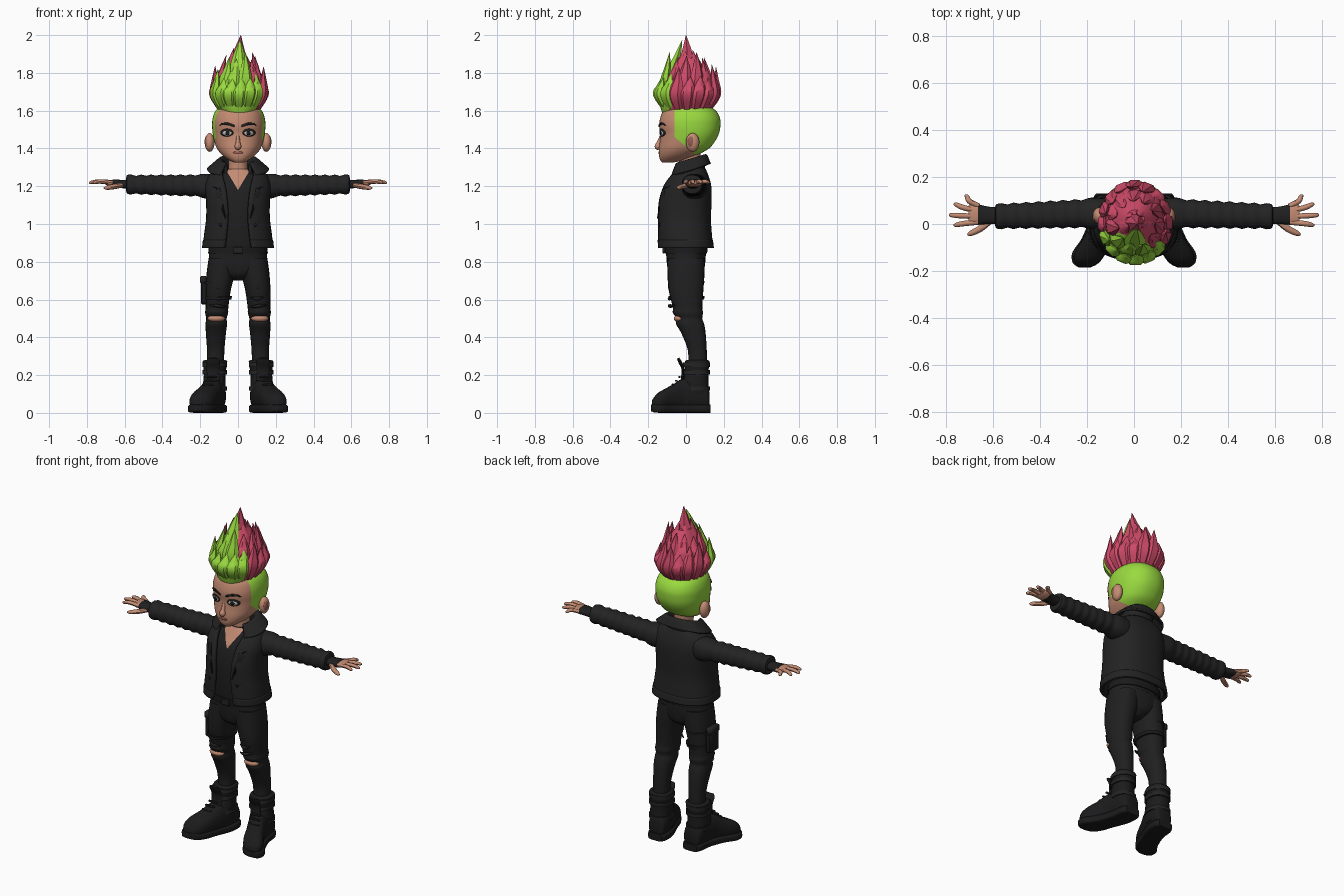
import bpy, bmesh, math, random
from mathutils import Vector
from mathutils.bvhtree import BVHTree

random.seed(4)
if "Cube" in bpy.data.objects:
    bpy.data.objects.remove(bpy.data.objects["Cube"])
parts = []


def material(name, r, g, b):
    m = bpy.data.materials.new(name)
    m.use_nodes = True
    m.diffuse_color = (r, g, b, 1)
    node = m.node_tree.nodes["Principled BSDF"]
    node.inputs["Base Color"].default_value = (r, g, b, 1)
    node.inputs["Roughness"].default_value = 0.8
    return m


GREEN = material("lime_hair", .32, .70, .05)
PINK = material("pink_hair", .62, .07, .14)
SKIN = material("skin", .55, .26, .17)
LIP = material("dark_skin", .30, .11, .08)
JACKET = material("jacket_black", .017, .017, .018)
CLOTH = material("cloth_black", .014, .014, .015)
BOOT = material("boot_black", .011, .011, .012)
WHITE = material("eye_white", .65, .62, .58)


def finish(name, bm, mats, mirror=False):
    bmesh.ops.recalc_face_normals(bm, faces=bm.faces)
    mesh = bpy.data.meshes.new(name)
    bm.to_mesh(mesh)
    bm.free()
    for m in mats if isinstance(mats, list) else [mats]:
        mesh.materials.append(m)
    ob = bpy.data.objects.new(name, mesh)
    bpy.context.collection.objects.link(ob)
    if mirror:
        ob.modifiers.new("Mirror", "MIRROR").use_mirror_merge = False
    parts.append(ob)
    return ob


def spline(rows, k):
    """Smooth rows of numbers with a Catmull-Rom curve."""
    out = []
    for i in range(len(rows) - 1):
        quad = [rows[max(i - 1, 0)], rows[i], rows[i + 1], rows[min(i + 2, len(rows) - 1)]]
        for j in range(k):
            t = j / k
            out.append([.5 * (2 * b + (c - a) * t + (2 * a - 5 * b + 4 * c - d) * t * t
                              + (3 * b - a - 3 * c + d) * t ** 3) for a, b, c, d in zip(*quad)])
    return out + [list(rows[-1])]


def skin_rings(bm, rings, closed=True):
    vs = [[bm.verts.new(p) for p in ring] for ring in rings]
    n = len(vs[0])
    for a, b in zip(vs, vs[1:]):
        for i in range(n if closed else n - 1):
            j = (i + 1) % n
            bm.faces.new((a[i], a[j], b[j], b[i]))
    if closed:
        bm.faces.new(vs[0])
        bm.faces.new(vs[-1])


def loft_mesh(rows, axis="Z", n=24, p=2.3, k=4, tilt=0):
    """Rows: station, centre u, centre v, radius u, radius v, optional front gap angle."""
    bm, rings = bmesh.new(), []
    gapped = len(rows[0]) > 5
    for row in spline(rows, k):
        s, cu, cv, ru, rv = row[:5]
        gap, ring = (row[5] if gapped else 0), []
        for i in range(n):
            a = gap + (2 * math.pi - 2 * gap) * i / (n - 1 if gapped else n)
            u = cu + ru * math.copysign(abs(math.sin(a)) ** (2 / p), math.sin(a))
            v = cv - rv * math.copysign(abs(math.cos(a)) ** (2 / p), math.cos(a))
            w = s + tilt * (v - cv)
            ring.append({"Z": (u, v, w), "X": (w, u, v), "Y": (u, w, v)}[axis])
        rings.append(ring)
    skin_rings(bm, rings, not gapped)
    return bm


def loft(name, rows, mat, mirror=False, **kw):
    return finish(name, loft_mesh(rows, **kw), mat, mirror)


def tube(name, pts, mat, side, flat=1, n=8, mirror=False, k=4):
    """Tapered tube along points (x, y, z, radius); side is the wide direction."""
    path, rings, bm = spline(pts, k), [], bmesh.new()
    for i, q in enumerate(path):
        d = Vector(path[min(i + 1, len(path) - 1)][:3]) - Vector(path[max(i - 1, 0)][:3])
        out = d.cross(side).normalized() * flat
        rings.append([Vector(q[:3]) + q[3] * (side * math.cos(t * math.tau / n) + out * math.sin(t * math.tau / n))
                      for t in range(n)])
    skin_rings(bm, rings)
    return finish(name, bm, mat, mirror)


def ball(name, loc, size, mat, mirror=False):
    bm = bmesh.new()
    bmesh.ops.create_uvsphere(bm, u_segments=16, v_segments=10, radius=1)
    for v in bm.verts:
        v.co = Vector(v.co) * Vector(size) + Vector(loc)
    return finish(name, bm, mat, mirror)


def box(name, loc, size, mat, mirror=False):
    bm = bmesh.new()
    bmesh.ops.create_cube(bm, size=1)
    for v in bm.verts:
        v.co = Vector(v.co) * Vector(size) + Vector(loc)
    bmesh.ops.bevel(bm, geom=bm.edges[:], offset=min(size) * .2, segments=1, affect="EDGES")
    return finish(name, bm, mat, mirror)


def tree_of(ob):
    return BVHTree.FromPolygons([v.co for v in ob.data.vertices], [f.vertices for f in ob.data.polygons])


def plate(name, tree, outline, lift, mat, mirror=True):
    """Thin plate with an (x, z) outline that follows a front surface."""
    bm = bmesh.new()

    def on(x, z):
        hit = tree.ray_cast(Vector((x, -1, z)), Vector((0, 1, 0)))[0]
        hit = hit or tree.find_nearest(Vector((x, -.16, z)))[0]
        return bm.verts.new((x, hit.y - lift, z))
    vs = [on(x, z) for x, z in outline]
    mid = on(sum(q[0] for q in outline) / len(vs), sum(q[1] for q in outline) / len(vs))
    for a, b in zip(vs, vs[1:] + vs[:1]):
        bm.faces.new((a, b, mid))
    ob = finish(name, bm, mat, mirror)
    ob.modifiers.new("Thickness", "SOLIDIFY").thickness = .003
    return ob


def oval(x, z, rx, rz, n=16):
    return [(x + rx * math.cos(i * math.tau / n), z + rz * math.sin(i * math.tau / n)) for i in range(n)]


def paint(bm, planes, rule):
    for co, no in planes:
        bmesh.ops.bisect_plane(bm, geom=bm.verts[:] + bm.edges[:] + bm.faces[:], plane_co=co, plane_no=no)
    for f in bm.faces:
        f.material_index = int(rule(f.calc_center_median()))


# Head with shaved green sides and back
outline = [(1.325, .025, -.125, -.07), (1.34, .055, -.137, 0), (1.365, .088, -.143, .06), (1.4, .116, -.143, .122),
           (1.44, .13, -.138, .155), (1.48, .138, -.136, .175), (1.52, .141, -.142, .182), (1.56, .138, -.137, .18),
           (1.6, .122, -.12, .158), (1.63, .085, -.08, .11), (1.645, .03, -.02, .04)]
bm = loft_mesh([(z, .004, (f + b) / 2, w, (b - f) / 2) for z, w, f, b in outline], n=48, p=2.2)
paint(bm, [((0, -.06, 1.46), (0, 1, 0)), ((0, -.06, 1.46), (0, 1, 1.2))],
      lambda c: c.y > -.06 + 1.2 * max(0, 1.46 - c.z))
face = tree_of(finish("head", bm, [SKIN, GREEN]))
loft("neck", [(1.16, 0, .02, .075, .07), (1.25, 0, .025, .06, .06), (1.31, 0, .02, .05, .055), (1.4, 0, .02, .052, .06)], SKIN)
tube("nose", [(0, -.132, 1.465, .008), (0, -.143, 1.43, .012), (0, -.148, 1.41, .018), (0, -.14, 1.398, .01)],
     SKIN, Vector((1, 0, 0)), n=12)
ball("ears", (.15, .035, 1.432), (.026, .036, .05), SKIN, True)
ball("ear_hollows", (.166, .028, 1.435), (.011, .02, .03), LIP, True)

# Eyes, brows and mouth
plate("eye_shadows", face, oval(.058, 1.484, .034, .021), .001, CLOTH)
plate("eyes", face, oval(.057, 1.481, .024, .013), .004, WHITE)
plate("irises", face, oval(.055, 1.482, .011, .012), .006, CLOTH)
plate("brows_inner", face, [(.018, 1.513), (.02, 1.525), (.055, 1.538), (.06, 1.525)], .004, CLOTH)
plate("brows_outer", face, [(.055, 1.538), (.06, 1.525), (.1, 1.522), (.085, 1.535)], .004, CLOTH)
plate("mouth", face, oval(0, 1.377, .027, .007), .002, LIP, False)

# Spiky hair: core plus flame-shaped tufts, green in front and pink behind
bm = loft_mesh([(1.585, .005, 0, .09, .125), (1.64, .005, .005, .12, .145), (1.72, .005, .01, .125, .15),
                (1.8, .005, .01, .09, .11), (1.88, .005, .01, .04, .05)], n=32)
SPLIT = Vector((.35, 1, 0))
paint(bm, [((0, -.06, 0), SPLIT)], lambda c: c.dot(SPLIT) < -.06)
finish("hair_core", bm, [PINK, GREEN])


def tuft(a, base, bulge, tip, z_mid, z_tip, width):
    def at(r, z, turn=0):
        return (.005 + r * .86 * math.sin(a + turn), .005 - r * math.cos(a + turn), z)
    low, mid = at(base, 1.605), at(bulge, z_mid)
    pts = [(*low, width * .55), (*mid, width), (*at((bulge * .55 + tip * .45) , (z_mid + z_tip) / 2, .08), width * .62),
           (*at(tip, z_tip, .12), .001)]
    mat = GREEN if Vector(mid).dot(SPLIT) < -.055 else PINK
    tube("hair_tuft", pts, mat, Vector((math.cos(a), math.sin(a), 0)), .6, n=6)


for i in range(16):
    tuft(i * math.tau / 16, .115, .158, random.uniform(.13, .16), 1.685, random.uniform(1.76, 1.85), .042)
for i in range(11):
    tuft((i + .5) * math.tau / 11, .10, .12, random.uniform(.08, .1), 1.74, random.uniform(1.85, 1.92), .042)
for i in range(5):
    tuft(i * math.tau / 5, .05, .06, .035, 1.8, random.uniform(1.9, 1.95), .045)
right = Vector((1, 0, 0))
tube("hair_peak", [(0, 0, 1.6, .05), (0, 0, 1.78, .07), (.005, .005, 1.9, .035), (.015, 0, 2, .001)], PINK, right, 1, n=6)
tube("hair_front_peak", [(0, -.1, 1.6, .04), (0, -.09, 1.76, .055), (.005, -.045, 1.89, .032), (.012, -.02, 1.975, .001)],
     GREEN, right, .6, n=6)

# Shirt with an open neckline
bm = loft_mesh([(.83, 0, 0, .145, .105), (.95, 0, -.005, .14, .115), (1.08, 0, -.005, .145, .118), (1.18, 0, 0, .145, .105),
                (1.25, 0, .015, .12, .08), (1.29, 0, .02, .07, .06)], n=40)
paint(bm, [((0, 0, 1.18), (s, 0, -.6)) for s in (1, -1)], lambda c: c.y < 0 and abs(c.x) < .6 * (c.z - 1.18))
finish("shirt", bm, [CLOTH, SKIN])

# Open jacket, hem, collar, lapels and pockets
shell = loft("jacket", [(.88, 0, -.003, .178, .138, .3), (.95, 0, -.008, .17, .136, .27), (1.03, 0, -.01, .16, .133, .25),
                        (1.12, 0, -.006, .16, .133, .27), (1.2, 0, .005, .165, .12, .33), (1.255, 0, .015, .145, .095, .5),
                        (1.29, 0, .02, .095, .075, .8)], JACKET, n=48, p=2.5)
hem = loft("jacket_hem", [(.873, 0, -.003, .184, .144, .3), (.915, 0, -.006, .179, .142, .29)], JACKET, n=40, p=2.5)
collar = loft("collar", [(1.27, 0, .02, .085, .075, .75), (1.315, 0, .02, .082, .075, .75), (1.338, 0, .02, .094, .084, .7),
                         (1.315, 0, .02, .125, .095, .62), (1.285, 0, .02, .16, .105, .55)], JACKET, n=32, tilt=.3)
for ob, t in ((shell, .018), (hem, .014), (collar, .014)):
    m = ob.modifiers.new("Thickness", "SOLIDIFY")
    m.thickness, m.offset = t, 0
front = tree_of(shell)
plate("lapels", front, [(.07, 1.285), (.13, 1.25), (.138, 1.2), (.112, 1.195), (.122, 1.17), (.065, 1.03), (.05, 1.1),
                        (.055, 1.2)], .017, JACKET)
plate("pocket_flaps", front, [(.085, 1.0), (.14, 1.035), (.145, 1.02), (.09, .985)], .012, BOOT)
plate("zip_edges", front, [(.05, .88), (.064, .88), (.058, 1.03), (.048, 1.03)], .011, BOOT)

# Creased sleeves
rows = [(.11, .045, 1.2, .062, .065), (.17, .045, 1.2, .068, .066)]
for i in range(15):
    x, ripple = .2 + i * .026, .0035 * (-1) ** i
    rows.append((x, .045 - .012 * i / 14, 1.203 + .006 * i / 14, .06 - .008 * i / 14 + ripple, .057 - .008 * i / 14 + ripple))
rows += [(.588, .033, 1.21, .05, .049), (.592, .033, 1.21, .03, .03)]
loft("sleeves", rows, JACKET, True, axis="X", k=2)

# Fingerless gloves and hands
loft("gloves", [(.57, .035, 1.21, .036, .024), (.62, .037, 1.212, .037, .022), (.665, .04, 1.216, .044, .02)], CLOTH, True, axis="X")
loft("palms", [(.58, .037, 1.21, .03, .018), (.66, .04, 1.215, .041, .018), (.69, .042, 1.218, .046, .014),
               (.705, .042, 1.22, .036, .009)], SKIN, True, axis="X")
up = Vector((0, 0, 1))
for name, y0, tx, ty in (("index", .008, .768, -.004), ("middle", .032, .788, .038), ("ring", .055, .768, .083),
                         ("little", .076, .722, .118)):
    tube(name + "_fingers", [(.66, y0, 1.217, .011), ((.68 + tx) / 2, (y0 + ty) / 2, 1.225, .0115),
                             (tx - .01, ty, 1.22, .009), (tx, ty, 1.219, .003)], SKIN, up, mirror=True)
tube("thumbs", [(.61, .015, 1.207, .013), (.655, -.02, 1.198, .014), (.695, -.04, 1.192, .011), (.71, -.046, 1.19, .003)],
     SKIN, up, mirror=True)

# Trousers, belt and torn knees
loft("trouser_seat", [(.70, 0, 0, .03, .05), (.73, 0, 0, .09, .088), (.78, 0, 0, .15, .1), (.84, 0, 0, .153, .105),
                      (.88, 0, 0, .145, .105)], CLOTH)
loft("belt", [(.845, 0, 0, .158, .112), (.885, 0, 0, .155, .115)], BOOT, k=1)
box("buckle", (0, -.118, .862), (.05, .012, .034), JACKET)
loft("trouser_legs", [(.82, .08, 0, .075, .098), (.74, .091, 0, .075, .098), (.65, .105, 0, .067, .092),
                      (.56, .111, .008, .06, .078), (.53, .113, .01, .061, .08), (.5, .114, .018, .054, .068),
                      (.47, .115, .022, .057, .074), (.42, .117, .04, .053, .064), (.33, .118, .06, .046, .05),
                      (.24, .12, .06, .046, .05)], CLOTH, True)
ball("knees", (.115, -.035, .5), (.046, .03, .02), SKIN, True)
for i, z in enumerate((.56, .61, .66, .71)):
    tube("thigh_rips", [(.065, -.07, z, .003), (.105, -.088, z + .006 * (-1) ** i, .009), (.15, -.06, z + .01, .003)],
         CLOTH, up, mirror=True)

# Right thigh holster with straps
box("thigh_pouch", (-.18, .005, .65), (.034, .085, .15), BOOT)
box("pouch_flap", (-.184, .005, .705), (.034, .092, .04), JACKET)
for z in (.61, .69):
    loft("thigh_strap", [(z - .009, -.106, .002, .071, .094), (z + .009, -.103, .002, .072, .096)], BOOT, k=1)

# Boots
loft("boot_feet", [(.125, .117, .06, .035, .04), (.11, .118, .08, .052, .07), (.04, .125, .095, .06, .085),
                   (-.02, .14, .095, .058, .085), (-.07, .163, .08, .06, .07), (-.12, .187, .067, .065, .056),
                   (-.155, .2, .055, .056, .045), (-.18, .208, .045, .03, .022)], BOOT, True, axis="Y")
loft("boot_soles", [(.13, .117, .022, .045, .022), (.1, .118, .022, .06, .022), (.03, .125, .022, .062, .022),
                    (-.06, .16, .022, .062, .022), (-.12, .19, .022, .072, .022), (-.165, .205, .024, .056, .022),
                    (-.185, .21, .026, .025, .017)], BOOT, True, axis="Y", p=5)
loft("boot_shafts", [(.06, .12, .055, .055, .068), (.14, .125, .05, .06, .07), (.2, .124, .055, .057, .063),
                     (.25, .122, .058, .062, .064), (.275, .122, .06, .064, .064), (.28, .122, .06, .045, .045)], BOOT, True)
for z in (.13, .215, .255):
    loft("boot_straps", [(z - .011, .123, .053, .066, .073), (z + .011, .123, .055, .066, .071)], JACKET, True, k=1)
tube("boot_tongues", [(.13, -.02, .17, .034), (.13, -.015, .23, .036), (.132, -.032, .27, .036), (.132, -.042, .29, .026)],
     BOOT, right, .25, mirror=True)
for i in range(4):
    box("boot_laces", (.16 - i * .009, -.07 + i * .018, .15 + i * .02), (.06, .012, .009), JACKET, True)

# Smooth shading with sharp creases kept
bpy.ops.object.select_all(action="DESELECT")
for ob in parts:
    ob.select_set(True)
bpy.context.view_layer.objects.active = parts[0]
bpy.ops.object.shade_smooth_by_angle(angle=math.radians(45))
